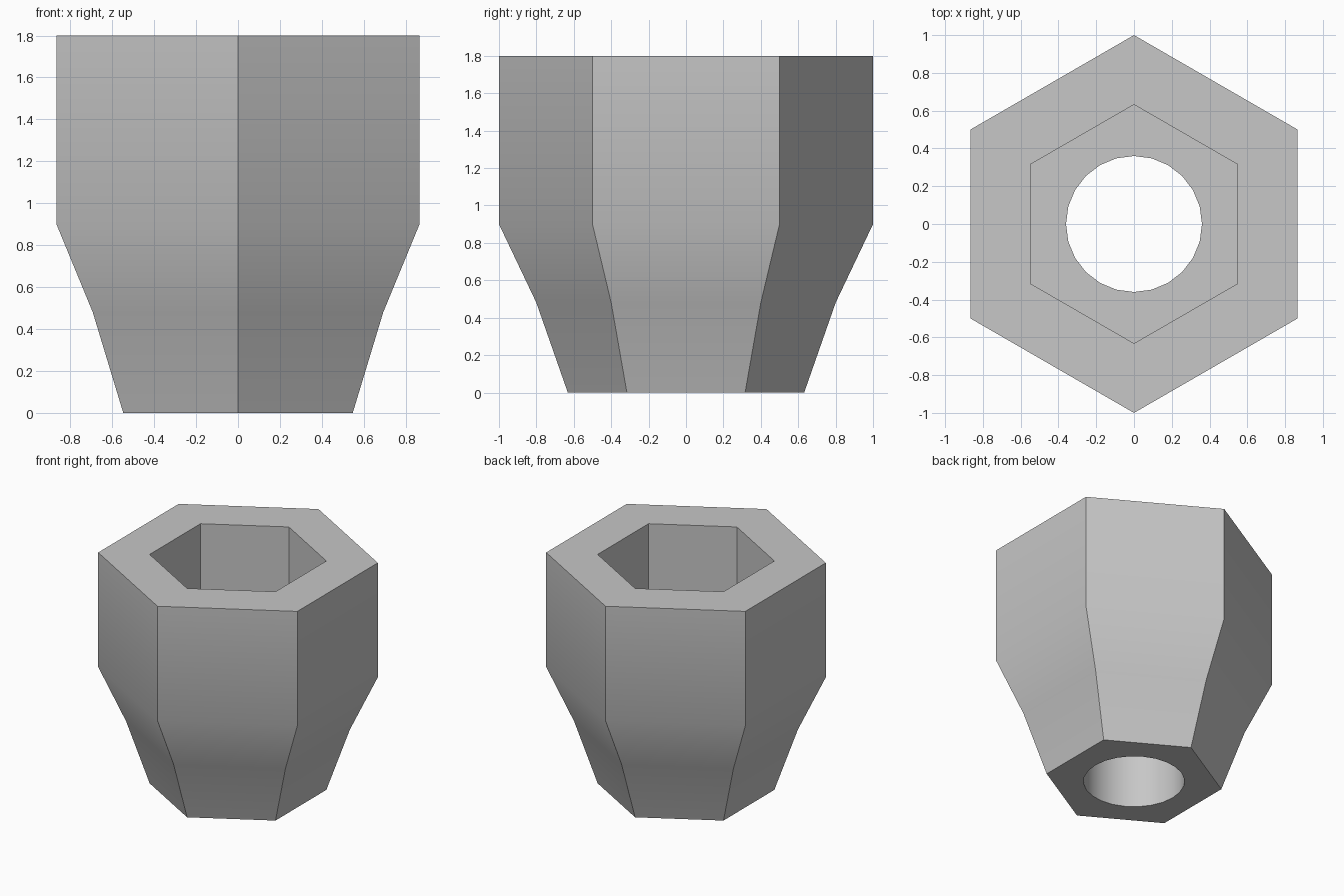
import bpy
import bmesh
from math import cos, sin, pi, radians

cube = bpy.data.objects.get("Cube")
if cube:
    bpy.data.objects.remove(cube, do_unlink=True)

# Plain grey material
grey = bpy.data.materials.new("plain grey")
grey.use_nodes = True
colour = (0.57, 0.57, 0.57, 1)
grey.diffuse_color = colour
grey.node_tree.nodes["Principled BSDF"].inputs["Base Color"].default_value = colour

SOCKET_FLOOR = 0.9
HEX, ROUND = 6, 24

bm = bmesh.new()


def ring(sides, radius, z):
    """Ring of vertices with its first corner pointing to the back."""
    angles = [pi / 2 + 2 * pi * i / sides for i in range(sides)]
    return [bm.verts.new((radius * cos(a), radius * sin(a), z)) for a in angles]


def stitch(a, b):
    """Join two rings with one face per side of the coarser ring."""
    if len(a) > len(b):
        a, b = b, a
    step = len(b) // len(a)
    for i in range(len(a)):
        far = [b[j % len(b)] for j in range(i * step, (i + 1) * step + 1)]
        bm.faces.new([a[i], a[(i + 1) % len(a)]] + far[::-1])


# Section: bore, tapered hexagonal outside, rim, hexagonal socket, floor
section = [
    (ROUND, 0.36, 0),
    (HEX, 0.632, 0),
    (HEX, 0.8, 0.48),
    (HEX, 1, 0.9),
    (HEX, 1, 1.8),
    (HEX, 0.632, 1.8),
    (HEX, 0.632, SOCKET_FLOOR),
    (ROUND, 0.36, SOCKET_FLOOR),
]
rings = [ring(*row) for row in section]
for k, current in enumerate(rings):
    stitch(current, rings[(k + 1) % len(rings)])
bmesh.ops.recalc_face_normals(bm, faces=bm.faces)

mesh = bpy.data.meshes.new("hex_socket_body")
bm.to_mesh(mesh)
bm.free()
mesh.materials.append(grey)

body = bpy.data.objects.new("hex_socket_body", mesh)
bpy.context.collection.objects.link(body)

# Smooth the taper and bore, keep the hexagon corners sharp
bpy.ops.object.select_all(action="DESELECT")
body.select_set(True)
bpy.context.view_layer.objects.active = body
bpy.ops.object.shade_smooth_by_angle(angle=radians(30))
